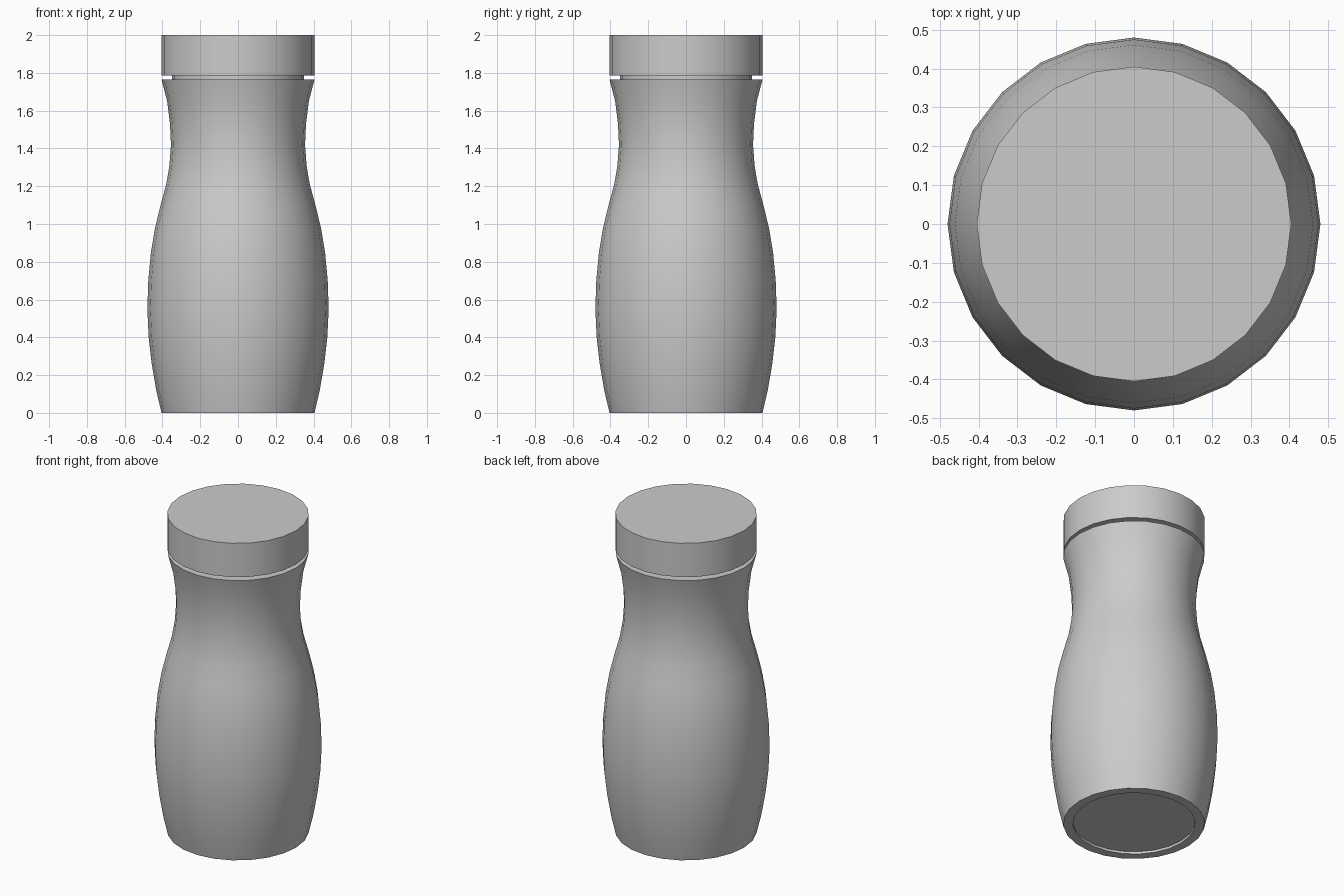
import bpy, bmesh, math

if "Cube" in bpy.data.objects:
    bpy.data.objects.remove(bpy.data.objects["Cube"], do_unlink=True)

SIDES = 24
grey = bpy.data.materials.new("plain grey")
grey.use_nodes = True
GREY = (0.6, 0.6, 0.6, 1)
grey.diffuse_color = GREY
grey.node_tree.nodes["Principled BSDF"].inputs["Base Color"].default_value = GREY


def lathe(name, profile):
    """Turn a list of (radius, height) points, bottom to top, into a closed solid."""
    bm = bmesh.new()
    rings = []
    for r, z in profile:
        rings.append([bm.verts.new((r * math.cos(a), r * math.sin(a), z))
                      for a in (2 * math.pi * i / SIDES for i in range(SIDES))])
    for low, high in zip(rings, rings[1:]):
        for i in range(SIDES):
            j = (i + 1) % SIDES
            bm.faces.new((low[i], low[j], high[j], high[i]))
    bm.faces.new(rings[0][::-1])
    bm.faces.new(rings[-1])
    bmesh.ops.recalc_face_normals(bm, faces=bm.faces)
    mesh = bpy.data.meshes.new(name)
    bm.to_mesh(mesh)
    bm.free()
    mesh.materials.append(grey)
    obj = bpy.data.objects.new(name, mesh)
    bpy.context.collection.objects.link(obj)
    bpy.ops.object.select_all(action='DESELECT')
    obj.select_set(True)
    bpy.context.view_layer.objects.active = obj
    bpy.ops.object.shade_smooth_by_angle(angle=math.radians(35))
    return obj


# Bottle body: recessed base, belly, waist, flared shoulder and narrow neck
lathe("bottle_body", [
    (0.35, 0.015), (0.35, 0), (0.405, 0),
    (0.433, 0.12), (0.457, 0.26), (0.473, 0.4), (0.48, 0.55),
    (0.475, 0.7), (0.461, 0.85), (0.439, 0.98), (0.41, 1.1),
    (0.38, 1.21), (0.363, 1.31), (0.355, 1.42), (0.36, 1.53),
    (0.375, 1.65), (0.405, 1.765),
    (0.35, 1.765), (0.35, 1.79),
])

# Flat round lid
lathe("lid", [(0.405, 1.787), (0.405, 2)])
